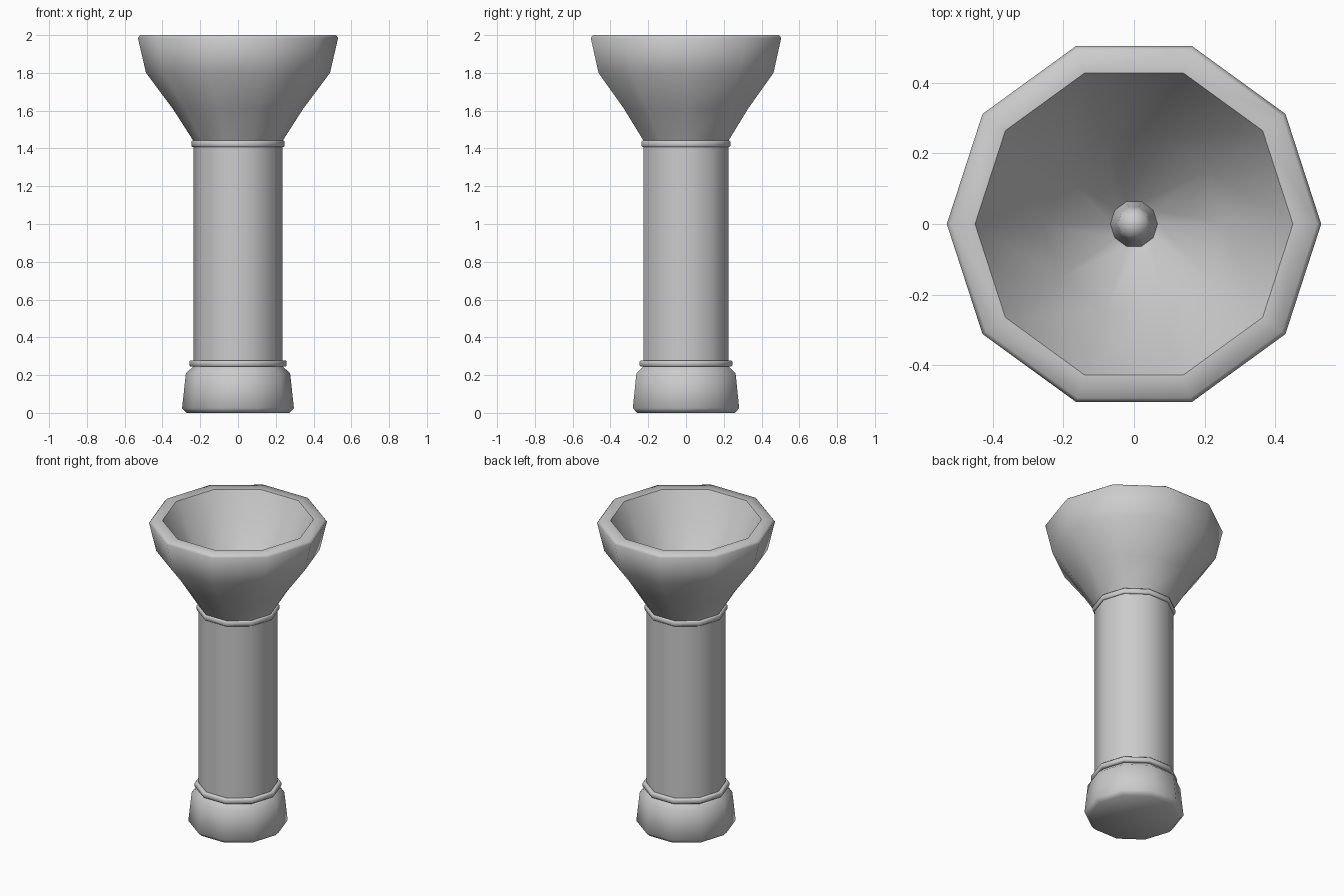
import bpy, bmesh, math

if "Cube" in bpy.data.objects:
    bpy.data.objects.remove(bpy.data.objects["Cube"])

SIDES = 10


def lathe(name, profile, sides=SIDES, smooth=40):
    """Revolve (radius, z) points around z; radius 0 closes to a point."""
    bm = bmesh.new()
    rings = []
    for r, z in profile:
        if r == 0:
            rings.append([bm.verts.new((0, 0, z))])
        else:
            rings.append([bm.verts.new((r * math.cos(2 * math.pi * i / sides),
                                        r * math.sin(2 * math.pi * i / sides), z))
                          for i in range(sides)])
    for a, b in zip(rings, rings[1:]):
        for i in range(sides):
            j = (i + 1) % sides
            if len(a) == 1:
                bm.faces.new((a[0], b[j], b[i]))
            elif len(b) == 1:
                bm.faces.new((a[i], a[j], b[0]))
            else:
                bm.faces.new((a[i], a[j], b[j], b[i]))
    me = bpy.data.meshes.new(name)
    bm.to_mesh(me)
    bm.free()
    ob = bpy.data.objects.new(name, me)
    bpy.context.collection.objects.link(ob)
    bpy.ops.object.select_all(action='DESELECT')
    ob.select_set(True)
    bpy.context.view_layer.objects.active = ob
    bpy.ops.object.shade_smooth_by_angle(angle=math.radians(smooth))
    return ob


def collar(name, r, z0, z1):
    """Thin raised band with small chamfers."""
    c = 0.006
    lathe(name, [(0.235, z0), (r - c, z0), (r, z0 + c), (r, z1 - c), (r - c, z1), (0.235, z1)],
          smooth=50)


# Flared end cap at the bottom
lathe("end_cap", [(0, 0), (0.272, 0), (0.296, 0.025),
                  (0.276, 0.21), (0.235, 0.247)], smooth=60)

# Grip tube and its two collars
lathe("grip_tube", [(0.236, 0.245), (0.236, 1.445)])
collar("lower_collar", 0.258, 0.245, 0.278)
collar("upper_collar", 0.247, 1.407, 1.442)

# Lamp head: outer shell, rounded rim and conical reflector
lathe("lamp_head", [(0.236, 1.44), (0.345, 1.61), (0.487, 1.8),
                    (0.53, 1.985), (0.518, 2.0), (0.45, 2.0),
                    (0.26, 1.66), (0.066, 1.48)], smooth=55)

# Bulb in the middle of the reflector
dome = [(0.05 * math.cos(t * math.pi / 8), 1.58 + 0.05 * math.sin(t * math.pi / 8))
        for t in range(4)]
lathe("bulb", [(0.067, 1.48)] + dome + [(0, 1.63)])
